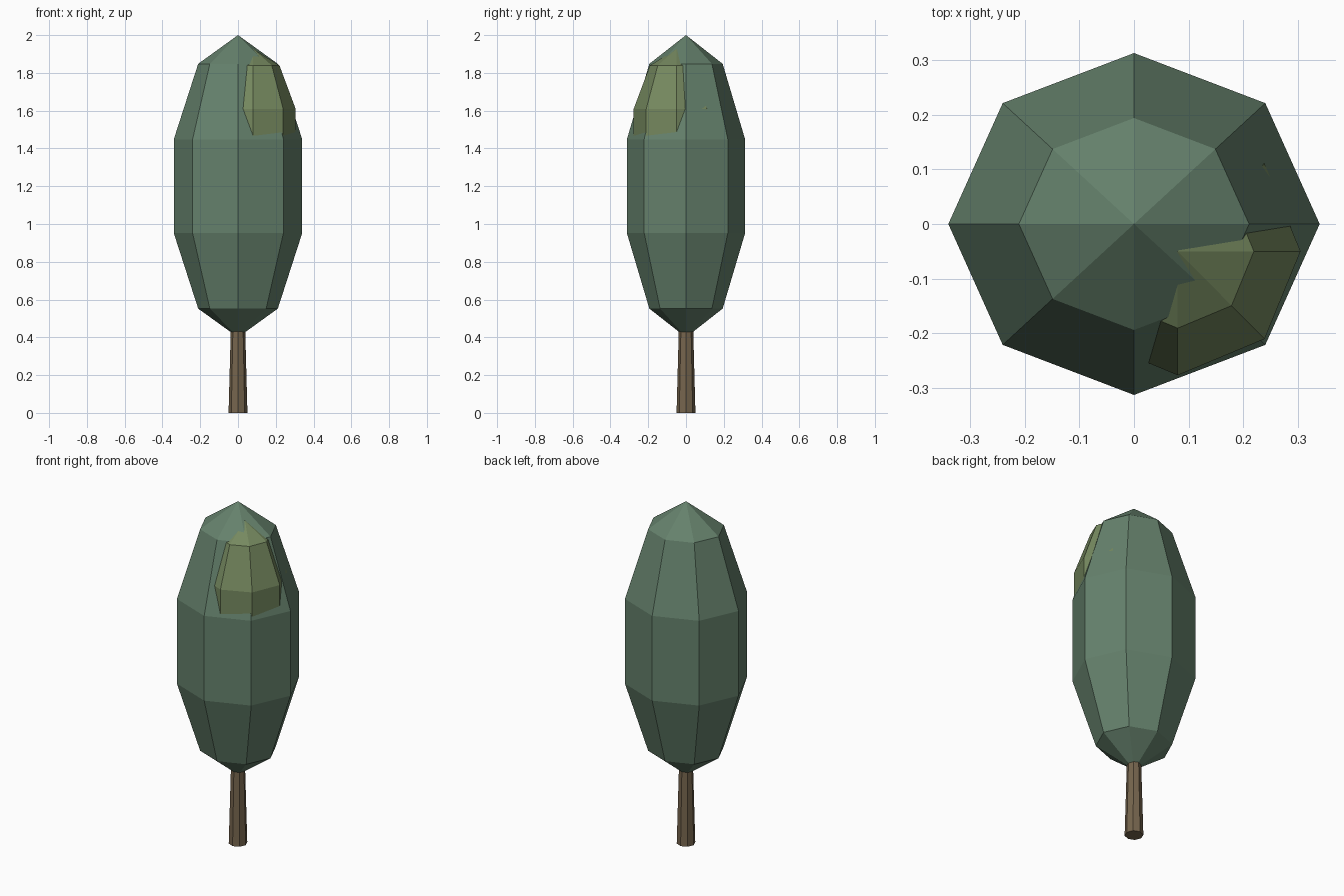
import bpy, bmesh
from math import sin, cos, pi

if "Cube" in bpy.data.objects:
    bpy.data.objects.remove(bpy.data.objects["Cube"])

SIDES = 8


def material(name, rgb):
    mat = bpy.data.materials.new(name)
    mat.diffuse_color = (*rgb, 1)
    mat.use_nodes = True
    mat.node_tree.nodes["Principled BSDF"].inputs["Base Color"].default_value = mat.diffuse_color
    return mat


def lathe(name, profile, mat, center=(0, 0, 0), scale=(1, 1, 1)):
    """Revolve (radius, z) points into a faceted solid; radius 0 makes a tip."""
    bm = bmesh.new()
    rings = []
    for r, z in profile:
        count = SIDES if r else 1
        rings.append([bm.verts.new((center[0] + r * scale[0] * cos(2 * pi * i / SIDES),
                                    center[1] + r * scale[1] * sin(2 * pi * i / SIDES),
                                    center[2] + z * scale[2])) for i in range(count)])
    for low, high in zip(rings, rings[1:]):
        for i in range(SIDES):
            j = (i + 1) % SIDES
            if len(low) == 1:
                bm.faces.new((low[0], high[j], high[i]))
            elif len(high) == 1:
                bm.faces.new((low[i], low[j], high[0]))
            else:
                bm.faces.new((low[i], low[j], high[j], high[i]))
    # Close flat ends
    if len(rings[0]) > 1:
        bm.faces.new(rings[0][::-1])
    if len(rings[-1]) > 1:
        bm.faces.new(rings[-1])
    mesh = bpy.data.meshes.new(name)
    bm.to_mesh(mesh)
    bm.free()
    mesh.materials.append(mat)
    obj = bpy.data.objects.new(name, mesh)
    bpy.context.collection.objects.link(obj)
    return obj


bark = material("bark", (0.18, 0.13, 0.075))
leaf = material("leaf", (0.13, 0.22, 0.15))
light_leaf = material("light_leaf", (0.18, 0.25, 0.115))

# Shared unit profile for both foliage masses
foliage = [(0, -1), (0.62, -0.81), (1, -0.31), (1, 0.31), (0.62, 0.81), (0, 1)]

# Tapered trunk, running up into the crown
lathe("trunk", [(0.05, 0), (0.036, 0.52)], bark)

# Main crown
lathe("crown", foliage, leaf, (0, 0, 1.2), (0.34, 0.313, 0.8))

# Sunlit clump poking out of the crown's front right
lathe("highlight_clump", foliage, light_leaf, (0.08, -0.05, 1.467), (0.225, 0.227, 0.46))
